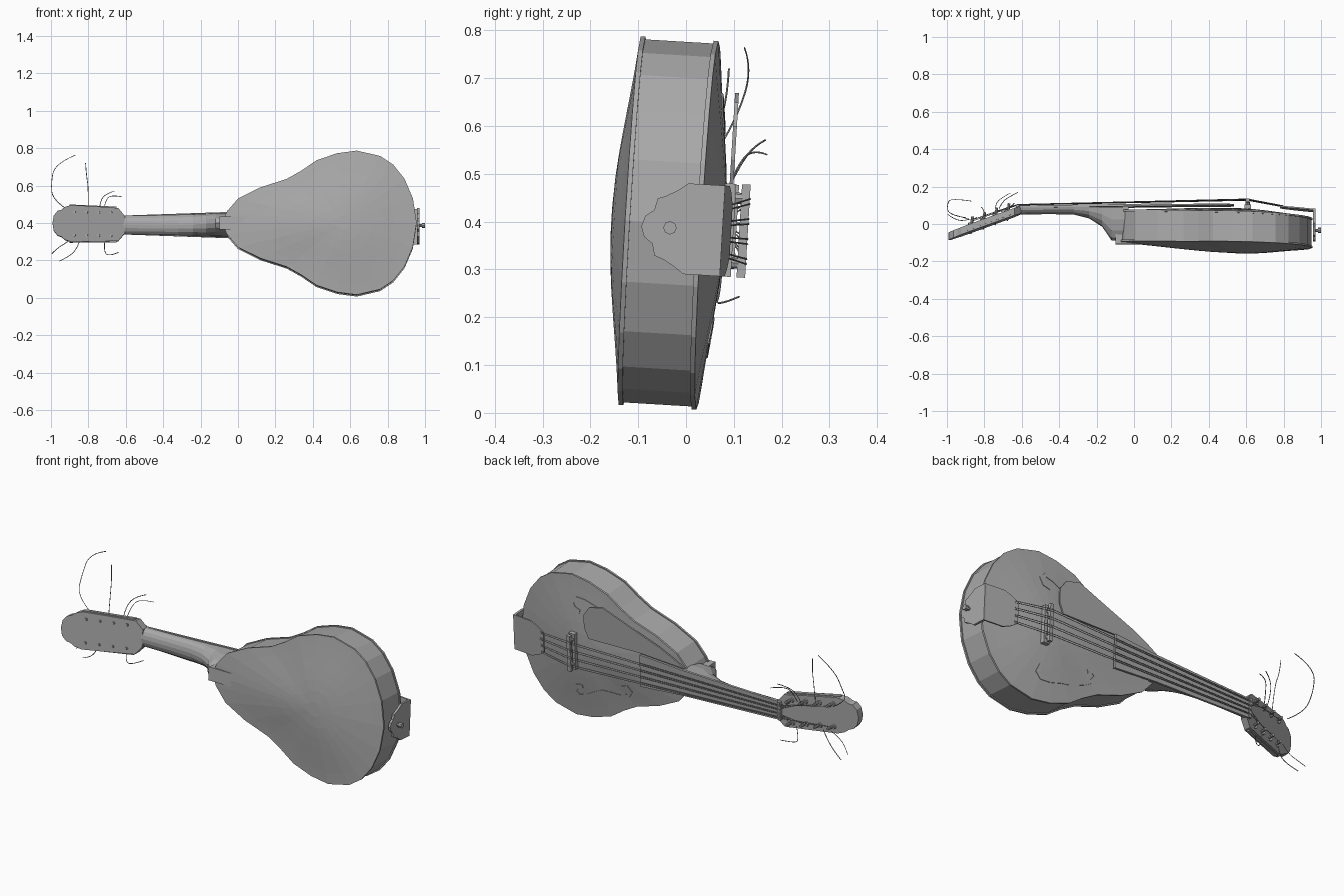
import bpy, bmesh, math
from mathutils import Matrix, Vector
from mathutils.bvhtree import BVHTree

if "Cube" in bpy.data.objects:
    bpy.data.objects.remove(bpy.data.objects["Cube"])

grey = bpy.data.materials.new("plain grey")
grey.use_nodes = True
grey.diffuse_color = (0.4, 0.4, 0.4, 1)
grey.node_tree.nodes["Principled BSDF"].inputs["Base Color"].default_value = (0.4, 0.4, 0.4, 1)

# The whole instrument leans slightly about its long axis
LEAN = Matrix.Translation((0, 0, 0.395)) @ Matrix.Rotation(-0.06, 4, 'X')


def finish(name, bm):
    bmesh.ops.recalc_face_normals(bm, faces=bm.faces)
    me = bpy.data.meshes.new(name)
    bm.to_mesh(me)
    me.materials.append(grey)
    ob = bpy.data.objects.new(name, me)
    ob.matrix_world = LEAN
    bpy.context.collection.objects.link(ob)
    return ob


def loft(name, rings, cap=True, loop=False):
    """Skin a list of closed rings of points."""
    bm = bmesh.new()
    vs = [[bm.verts.new(p) for p in r] for r in rings]
    n = len(vs[0])
    for a, b in zip(vs, vs[1:] + (vs[:1] if loop else [])):
        for i in range(n):
            j = (i + 1) % n
            bm.faces.new((a[i], a[j], b[j], b[i]))
    if cap and not loop:
        bm.faces.new(vs[0])
        bm.faces.new(vs[-1])
    return finish(name, bm)


def prism(name, outline, place, depth):
    """Extrude a 2D outline; place(u, v, w) gives the 3D point."""
    return loft(name, [[place(u, v, w) for u, v in outline] for w in depth])


def box(name, x, y, z):
    return prism(name, [(x[0], z[0]), (x[1], z[0]), (x[1], z[1]), (x[0], z[1])],
                 lambda u, v, w: (u, w, v), y)


def rod(name, a, b, r, sides=8):
    a, b = Vector(a), Vector(b)
    bm = bmesh.new()
    m = Matrix.Translation((a + b) / 2) @ (b - a).to_track_quat('Z', 'Y').to_matrix().to_4x4()
    bmesh.ops.create_cone(bm, cap_ends=True, segments=sides, radius1=r, radius2=r,
                          depth=(b - a).length, matrix=m)
    return finish(name, bm)


def wire(name, pts, r, smooth=False):
    cu = bpy.data.curves.new(name, 'CURVE')
    cu.dimensions = '3D'
    cu.bevel_depth, cu.bevel_resolution, cu.resolution_u = r, 0, 8
    sp = cu.splines.new('NURBS' if smooth else 'POLY')
    sp.points.add(len(pts) - 1)
    for p, q in zip(sp.points, pts):
        p.co = (*q, 1)
    if smooth:
        sp.order_u, sp.use_endpoint_u = 3, True
    cu.materials.append(grey)
    ob = bpy.data.objects.new(name, cu)
    ob.matrix_world = LEAN
    bpy.context.collection.objects.link(ob)


def mirror_outline(half):
    return half + [(x, -h) for x, h in reversed(half) if h]


# Body outline: position along the axis, half width
BODY = mirror_outline([(-.085, 0), (-.06, .06), (0, .13), (.12, .19), (.26, .235), (.34, .28),
                       (.42, .335), (.53, .372), (.635, .386), (.76, .357), (.83, .31),
                       (.89, .235), (.935, .13), (.955, 0)])
front_rim = lambda x: .045 - .04 * (x - .63)
back_rim = lambda x: -.118 - .03 * (x - .63)


def body_ring(t, rim, lift):
    ring = []
    for x, z in BODY:
        px = .56 + (x - .56) * t
        ring.append((px, rim(px) + lift, z * t))
    return ring


def domed_plate(name, rim, height, thick):
    bulge = lambda t: height * (.25 * (1 + math.cos(math.pi * t)) + .5 * (1 - t * t))
    rings = [body_ring(.96, rim, -thick), body_ring(1, rim, -thick)]
    rings += [body_ring(t, rim, bulge(t)) for t in (1, .95, .85, .7, .55, .4, .25, .1)]
    return loft(name, rings)


top = domed_plate("soundboard", front_rim, .035, .01)
domed_plate("back_plate", back_rim, -.04, -.01)
loft("body_sides", [body_ring(.985, back_rim, .002), body_ring(.985, front_rim, -.002)])

# Sound holes: thin curled inlays that follow the dome
bm = bmesh.new()
bm.from_mesh(top.data)
dome = BVHTree.FromBMesh(bm)


def on_dome(x, z, lift):
    hit = dome.ray_cast(Vector((x, 1, z)), Vector((0, -1, 0)))[0]
    return (x, hit.y + lift, z)


F_PATH = [(.575, -.205, .010), (.61, -.215, .012), (.625, -.245, .010), (.60, -.268, .010),
          (.55, -.26, .016), (.49, -.235, .024), (.45, -.222, .030), (.41, -.215, .024),
          (.35, -.205, .014), (.305, -.185, .010), (.285, -.155, .010), (.305, -.135, .012),
          (.335, -.145, .010)]
for side, label in ((1, "lower"), (-1, "upper")):
    rings = []
    for i, (x, z, w) in enumerate(F_PATH):
        a, b = F_PATH[max(i - 1, 0)], F_PATH[min(i + 1, len(F_PATH) - 1)]
        d = Vector((b[0] - a[0], b[1] - a[1])).normalized()
        l = (x - d.y * w, side * (z + d.x * w))
        r = (x + d.y * w, side * (z - d.x * w))
        rings.append([on_dome(*l, .003), on_dome(*r, .003), on_dome(*r, -.003), on_dome(*l, -.003)])
    loft(label + "_sound_hole", rings)
bm.free()

# Neck with rounded back and curved heel: x, half width, top, bottom
NECK = [(-.62, .05, .085, .05), (-.45, .052, .087, .053), (-.32, .055, .088, .05),
        (-.24, .058, .088, .03), (-.17, .062, .088, -.015), (-.12, .064, .088, -.088),
        (-.03, .066, .088, -.092)]
rings = []
for x, w, hi, lo in NECK:
    arc = [math.pi * k / 8 for k in range(9)]
    rings.append([(x, hi - (hi - lo) * math.sin(a), w * math.cos(a)) for a in arc])
loft("neck", rings)
box("heel_block", (-.1, .06), (-.108, -.05), (-.035, .035))

# Fingerboard flares toward the body
prism("fingerboard", mirror_outline([(-.62, .05), (-.05, .07), (.2, .088)]),
      lambda u, v, w: (u, .096 + .012 * (u + .62) + w, v), (-.012, 0))
box("nut", (-.63, -.615), (.08, .102), (-.05, .05))

# Headstock tilted back from the nut
SLOPE = math.tan(math.radians(20))
head = lambda u, v, w: (u, .092 + (u + .61) * SLOPE + w, v)
prism("headstock", mirror_outline([(-.605, .046), (-.64, .088), (-.76, .094), (-.89, .099),
                                   (-.925, .088), (-.945, .072), (-.965, .066), (-.985, .04),
                                   (-.992, 0)]), head, (-.04, 0))

# Tuning posts, capped, in two rows
posts = []
for s in (-1, 1):
    prism("tuner_strip", [(-.65, s * .084), (-.9, s * .093), (-.9, s * .102), (-.65, s * .096)],
          head, (-.03, -.012))
    for i in range(4):
        x = -.68 - .065 * i
        rod("tuning_post", head(x, s * .062, -.045), head(x + .012, s * .062, .036), .007)
        rod("post_collar", head(x, s * .062, -.002), head(x + .002, s * .062, .006), .013)
        posts.append((x, s))

# Bridge: foot, saddle and two adjusting wheels
box("bridge_foot", (.59, .625), (.072, .1), (-.105, .09))
box("bridge_saddle", (.597, .617), (.112, .13), (-.105, .09))
for z in (-.075, .06):
    rod("bridge_wheel", (.607, .095, z), (.607, .115, z), .012)

# Four pairs of strings from tailpiece over bridge and nut to the posts
for i, (px, s) in enumerate(sorted(posts, key=lambda p: p[1] * (2 - p[0]))):
    k = (i // 2 - 1.5) + (i % 2 - .5) * .25
    wire("string", [(.8, .095, k * .035 - .01), (.607, .131, k * .042 - .008),
                    (-.622, .103, k * .022), head(px, s * .057, .02)], .0018)

# Loose string ends curling off the headstock
CURLS = [
    [(-.9, .03, .07), (-.99, .04, .13), (-1, .09, .22), (-.98, .12, .33), (-.87, .1, .375)],
    [(-.8, .04, .07), (-.8, .05, .2), (-.81, .07, .26), (-.815, .07, .33)],
    [(-.74, .08, .07), (-.74, .1, .12), (-.71, .13, .17), (-.66, .155, .185)],
    [(-.72, .08, .07), (-.71, .1, .13), (-.68, .13, .165), (-.62, .16, .155)],
    [(-.88, .03, -.07), (-.92, .02, -.1), (-.97, .04, -.13), (-.995, .06, -.155)],
    [(-.84, .04, -.07), (-.86, .03, -.13), (-.9, .04, -.17), (-.955, .06, -.195)],
    [(-.71, .08, -.07), (-.72, .08, -.14), (-.69, .07, -.17), (-.64, .12, -.145)],
]
for c in CURLS:
    wire("loose_string_end", c, .002, True)

# Raised pickguard beside the strings
prism("pickguard", [(-.06, .075), (.2, .09), (.51, .085), (.535, .14), (.535, .21), (.5, .26),
                    (.42, .28), (.33, .245), (.2, .195), (.08, .15), (0, .11)],
      lambda u, v, w: (u, .092 + w, v), (-.006, .002))

# Tailpiece: top plate, scalloped end tongue and strap button
prism("tailpiece_plate", mirror_outline([(.78, .055), (.82, .08), (.86, .095), (.968, .095)]),
      lambda u, v, w: (u, .095 - .1 * (u - .78) + w, v - .01), (-.008, 0))
prism("tailpiece_tongue", mirror_outline([(.077, .095), (0, .095), (-.02, .08), (-.045, .066),
                                          (-.062, .06), (-.068, .035), (-.086, .022),
                                          (-.093, 0)]),
      lambda u, v, w: (w, u, v - .01), (.958, .97))
rod("button_stem", (.96, -.033, -.01), (.985, -.033, -.01), .008)
rod("strap_button", (.983, -.033, -.01), (1, -.033, -.01), .014)
